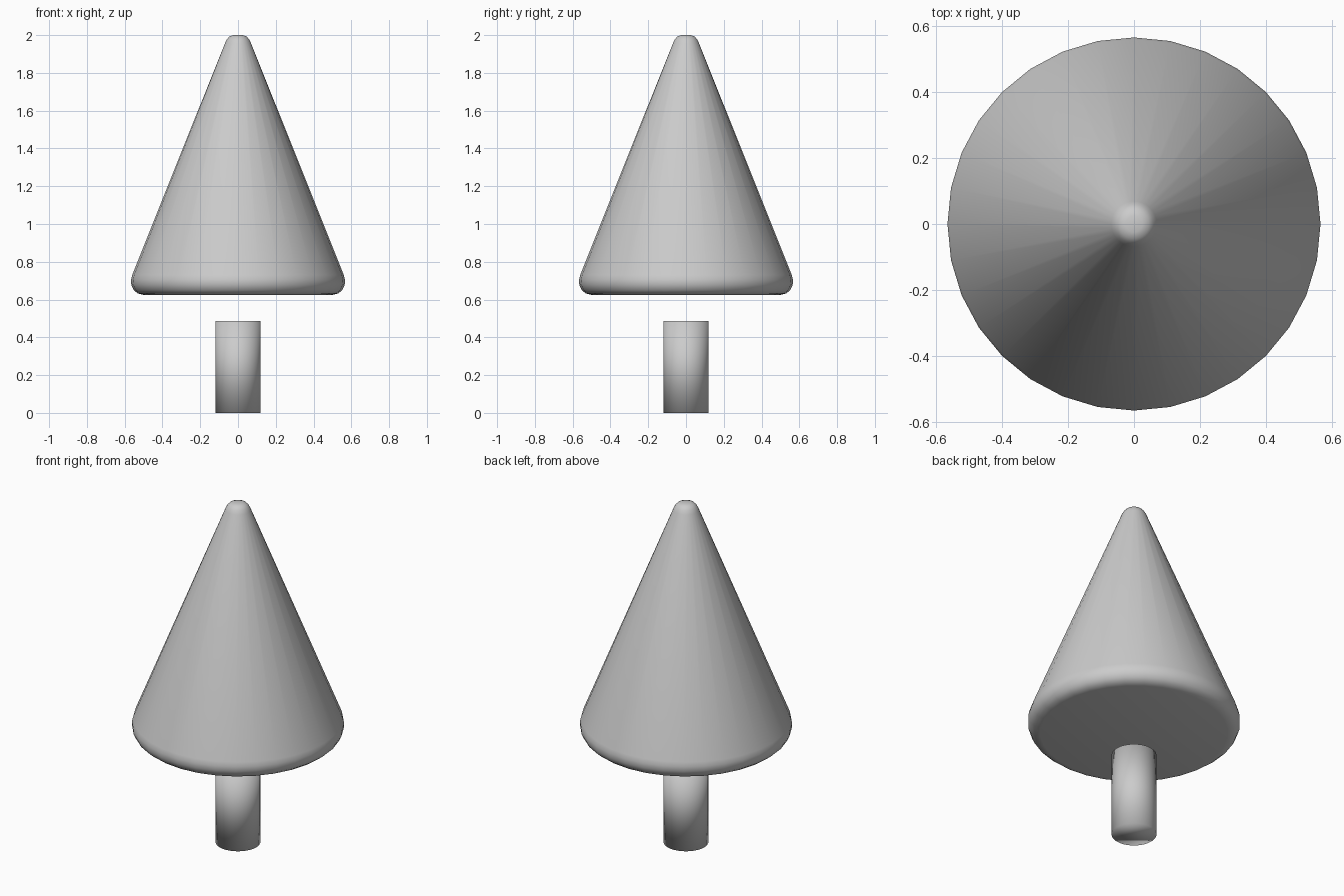
import bpy, bmesh
from math import cos, sin, tau

if "Cube" in bpy.data.objects:
    bpy.data.objects.remove(bpy.data.objects["Cube"])

SIDES = 32


def lathe(name, profile):
    """Closed solid of revolution from (radius, z) points, bottom to top, with flat caps."""
    bm = bmesh.new()
    rings = [[bm.verts.new((r * cos(tau * i / SIDES), r * sin(tau * i / SIDES), z))
              for i in range(SIDES)] for r, z in profile]
    for low, high in zip(rings, rings[1:]):
        for i in range(SIDES):
            j = (i + 1) % SIDES
            bm.faces.new((low[i], low[j], high[j], high[i]))
    bm.faces.new(rings[0][::-1])
    bm.faces.new(rings[-1])
    for face in bm.faces:
        face.smooth = True
    mesh = bpy.data.meshes.new(name)
    bm.to_mesh(mesh)
    bm.free()
    obj = bpy.data.objects.new(name, mesh)
    bpy.context.collection.objects.link(obj)
    return obj


# Trunk: plain cylinder, separate from the foliage
lathe("trunk", [(0.12, 0.0), (0.12, 0.487)])

# Foliage: cone with rounded base rim and rounded tip
lathe("foliage", [(0.50, 0.625), (0.53, 0.632), (0.552, 0.65), (0.565, 0.678),
                  (0.566, 0.705), (0.560, 0.73),
                  (0.069, 1.957), (0.059, 1.978), (0.045, 1.993), (0.025, 2.0)])
